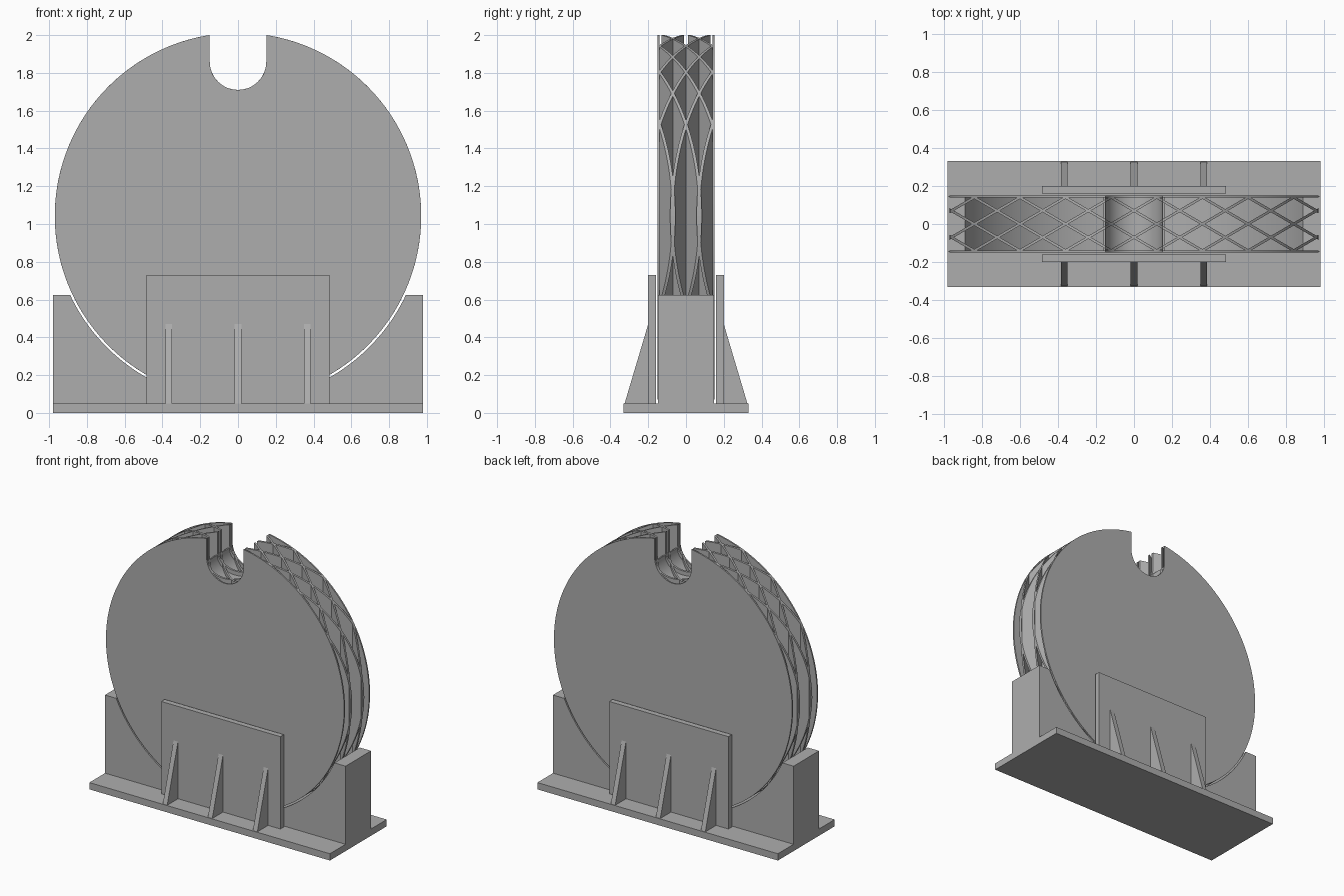
import bpy, bmesh, math

old = bpy.data.objects.get("Cube")
if old:
    bpy.data.objects.remove(old, do_unlink=True)

R, CZ = 0.97, 1.042            # wheel radius and centre height
SLOT, SLOT_Z = 0.15, 1.86      # slot half width and arc centre height
HALF = 0.14                    # half width of the lattice

grey = bpy.data.materials.new("plain_grey")
grey.use_nodes = True
grey.diffuse_color = (0.42, 0.42, 0.42, 1)
grey.node_tree.nodes["Principled BSDF"].inputs["Base Color"].default_value = (0.42, 0.42, 0.42, 1)


def finish(name, bm, smooth=False):
    bmesh.ops.recalc_face_normals(bm, faces=bm.faces)
    mesh = bpy.data.meshes.new(name)
    bm.to_mesh(mesh)
    bm.free()
    mesh.materials.append(grey)
    ob = bpy.data.objects.new(name, mesh)
    bpy.context.collection.objects.link(ob)
    if smooth:
        bpy.ops.object.select_all(action="DESELECT")
        ob.select_set(True)
        bpy.context.view_layer.objects.active = ob
        bpy.ops.object.shade_smooth_by_angle(angle=math.radians(30))
    return ob


def extrude(name, outline, axis, lo, hi, smooth=False):
    """Extrude a 2D outline along axis 0 (x) or 1 (y)."""
    bm = bmesh.new()
    place = (lambda p, d: (d, p[0], p[1])) if axis == 0 else (lambda p, d: (p[0], d, p[1]))
    a = [bm.verts.new(place(p, lo)) for p in outline]
    b = [bm.verts.new(place(p, hi)) for p in outline]
    bm.faces.new(a)
    bm.faces.new(b[::-1])
    for i in range(len(a)):
        j = (i + 1) % len(a)
        bm.faces.new((a[i], b[i], b[j], a[j]))
    return finish(name, bm, smooth)


def box(name, x, y0, y1, z0, z1):
    return extrude(name, [(-x, z0), (x, z0), (x, z1), (-x, z1)], 1, y0, y1)


def arc(r, cz, start, end, n):
    """Arc points in the xz plane; angles in radians from +x."""
    return [(r * math.cos(start + (end - start) * i / n),
             cz + r * math.sin(start + (end - start) * i / n)) for i in range(n + 1)]


# Base and cradle
box("base", 0.98, -0.33, 0.33, 0, 0.05)
cradle_r, cradle_top = 0.982, 0.625
tilt = math.asin((CZ - cradle_top) / cradle_r)
hollow = arc(cradle_r, CZ, -tilt, tilt - math.pi, 64)
extrude("cradle", [(-0.98, 0.05), (0.98, 0.05), (0.98, cradle_top)] + hollow
        + [(-0.98, cradle_top)], 1, -0.148, 0.148, True)

# Side panels with triangular ribs
for side, label in ((-1, "front"), (1, "back")):
    box(label + "_panel", 0.485, side * 0.16, side * 0.2, 0.05, 0.73)
    for x, spot in ((-0.367, "right"), (0, "middle"), (0.367, "left")):
        extrude(f"{label}_{spot}_rib", [(side * 0.2, 0.05), (side * 0.325, 0.05), (side * 0.2, 0.47)],
                0, x - 0.018, x + 0.018)

# Round face plates with the slot cut in the top
edge = math.acos(SLOT / R)
disc = arc(R, CZ, math.pi - edge, 2 * math.pi + edge, 140) + arc(SLOT, SLOT_Z, 0, -math.pi, 24)
for side, label in ((-1, "front"), (1, "back")):
    extrude(label + "_face_plate", disc, 1, side * HALF, side * 0.151, True)

# Curved floor just under the slot
floor = arc(SLOT, SLOT_Z - 0.03, 0, -math.pi, 24) + arc(SLOT + 0.01, SLOT_Z - 0.03, -math.pi, 0, 24)
extrude("slot_floor", floor, 1, -HALF, HALF, True)


# Crossed upright walls that follow the wheel outline
def top_z(x):
    if abs(x) < SLOT:
        return SLOT_Z - math.sqrt(SLOT ** 2 - x * x)
    return CZ + math.sqrt(max(R * R - x * x, 0))


def bottom_z(x):
    return CZ - math.sqrt(max(R * R - x * x, 0))


bm = bmesh.new()
EPS, STEP, THICK = 1e-4, 0.24, 0.008
samples = [R * math.sin(math.pi * (i / 120 - 0.5)) for i in range(121)]
samples += [SLOT * math.sin(math.pi * (i / 16 - 0.5)) * 0.9999 for i in range(17)]
samples += [-SLOT - EPS, SLOT + EPS]
for slope in (7 / 12, -7 / 12):
    for k in range(-5, 5):
        x0 = STEP * (k + 0.5)
        lo, hi = max(x0 - STEP, -R), min(x0 + STEP, R)
        xs = sorted({lo, hi} | {x for x in samples if lo < x < hi})
        rings = []
        for x in xs:
            y = slope * (x - x0)
            rings.append([bm.verts.new((x, y + dy, z)) for dy, z in (
                (-THICK, bottom_z(x)), (THICK, bottom_z(x)), (THICK, top_z(x)), (-THICK, top_z(x)))])
        for a, b in zip(rings, rings[1:]):
            for i in range(4):
                j = (i + 1) % 4
                bm.faces.new((a[i], a[j], b[j], b[i]))
        bm.faces.new(rings[0])
        bm.faces.new(rings[-1][::-1])
finish("lattice_walls", bm)
